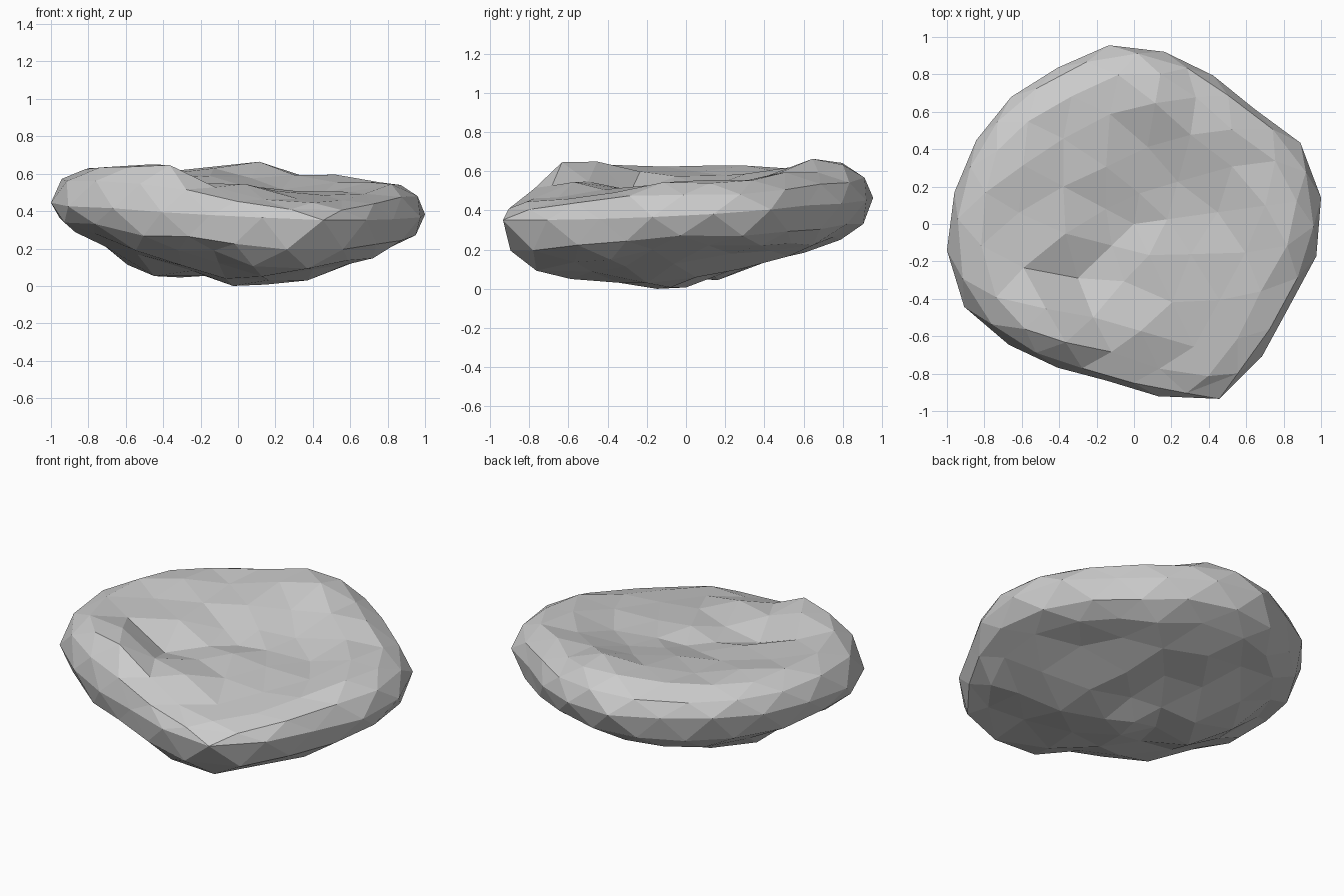
import bpy
import bmesh
import math
import random

random.seed(4)

default_cube = bpy.data.objects.get("Cube")
if default_cube:
    bpy.data.objects.remove(default_cube, do_unlink=True)

# Plan outline: radius of each rim corner, starting just past +x
turn = math.radians(8)
outline = [1.01, .99, .89, .9, .935, .965, .93, .945, .955, .975,
           1.01, 1.01, .93, .87, .85, .93, 1.04, .985, .94, .99]

# Height landmarks (x, y, z) of the dished top
top_points = [
    (-.42, -.66, .68), (-.62, -.5, .68), (-.8, -.25, .64), (-.85, .1, .66),
    (-.7, .5, .64), (-.3, .8, .63), (.05, .7, .68), (.4, .6, .61),
    (.8, .25, .57), (.85, -.15, .57), (.75, -.5, .5), (.5, -.8, .45),
    (.2, -.85, .46), (-.1, -.75, .53), (-.6, -.1, .59), (-.4, -.02, .57),
    (-.1, .28, .59), (.15, .38, .57), (-.2, -.28, .46), (0, 0, .48),
    (.12, -.12, .53), (-.1, -.46, .55), (.28, .12, .48), (.5, -.1, .49),
    (.45, -.4, .48), (-.35, .5, .6)]

# Height landmarks of the lumpy underside
base_points = [
    (0, -.1, -.01), (.2, -.08, -.01), (.4, -.12, .01), (-.4, .15, .03),
    (-.45, 0, .04), (-.2, 0, .06), (.1, -.4, .02), (-.3, -.4, .09),
    (.3, -.8, .06), (-.3, -.65, .16), (-.7, -.2, .18), (-.85, 0, .28),
    (-.8, -.4, .27), (-.75, .3, .22), (-.3, .6, .2), (.1, .8, .24),
    (0, .4, .13), (.6, .4, .19), (.85, 0, .2), (.58, -.1, .12),
    (.55, -.4, .1), (.25, .16, .1)]


def radius_at(angle):
    """Interpolate the outline radius at an angle."""
    count = len(outline)
    step = ((angle - turn) / math.tau % 1) * count
    i = int(step)
    a, b = outline[i % count], outline[(i + 1) % count]
    return a + (b - a) * (step - i)


def height_at(points, x, y):
    """Blend the landmark heights by distance."""
    total = weight_sum = 0
    for px, py, pz in points:
        weight = 1 / (math.hypot(x - px, y - py) ** 4 + .0002)
        total += weight * pz
        weight_sum += weight
    return total / weight_sum


# Stone body: a faceted sphere pressed between the two height fields
bm = bmesh.new()
bmesh.ops.create_icosphere(bm, subdivisions=3, radius=1)
for v in bm.verts:
    dx, dy, dz = v.co
    spread = min(1, math.hypot(dx, dy)) ** 1.25
    angle = math.atan2(dy, dx) + turn
    reach = radius_at(angle) * spread
    x, y = reach * math.cos(angle), reach * math.sin(angle)
    rim = .41 + .05 * y - .04 * x
    surface = height_at(top_points if dz > 0 else base_points, x, y)
    fullness = math.sqrt(1 - spread ** 8) if abs(dz) > .01 else 0
    z = rim + (surface - rim) * fullness + random.uniform(-.006, .006)
    v.co = (x, y, z)

# Rest the stone on the ground
lowest = min(v.co.z for v in bm.verts)
bmesh.ops.translate(bm, verts=bm.verts, vec=(0, 0, -lowest))
bmesh.ops.recalc_face_normals(bm, faces=bm.faces)

mesh = bpy.data.meshes.new("flat_stone")
bm.to_mesh(mesh)
bm.free()
stone = bpy.data.objects.new("flat_stone", mesh)
bpy.context.collection.objects.link(stone)

# Stone colour
grey = bpy.data.materials.new("stone_grey")
grey.use_nodes = True
colour = (.6, .6, .6, 1)
grey.diffuse_color = colour
grey.node_tree.nodes["Principled BSDF"].inputs["Base Color"].default_value = colour
mesh.materials.append(grey)
